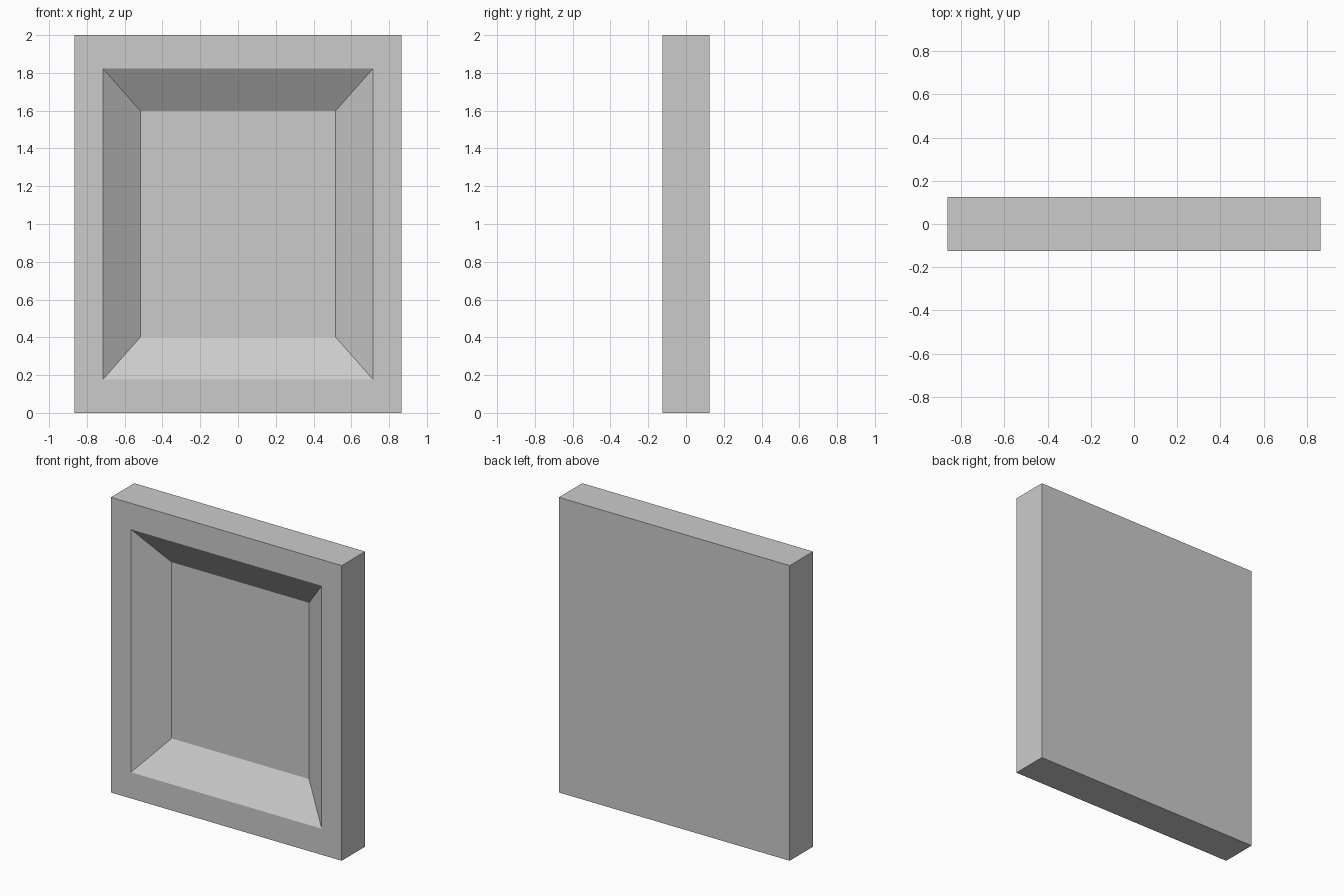
import bpy, bmesh
from mathutils import Vector

default_cube = bpy.data.objects.get("Cube")
if default_cube:
    bpy.data.objects.remove(default_cube)

WIDTH, DEPTH, HEIGHT = 1.73, 0.25, 2.0
RECESS = 0.15

# Single plain grey
grey = bpy.data.materials.new("plain_grey")
grey.use_nodes = True
colour = (0.6, 0.6, 0.6, 1)
grey.diffuse_color = colour
grey.node_tree.nodes["Principled BSDF"].inputs["Base Color"].default_value = colour


def resize_face(face, half_x, half_z, y):
    """Fit a front-facing rectangle to a half width and half height at depth y."""
    for v in face.verts:
        side = 1 if v.co.x > 0 else -1
        level = 1 if v.co.z > HEIGHT / 2 else -1
        v.co = Vector((side * half_x, y, HEIGHT / 2 + level * half_z))


# Slab
bm = bmesh.new()
bmesh.ops.create_cube(bm, size=1)
for v in bm.verts:
    v.co = Vector((v.co.x * WIDTH, v.co.y * DEPTH, (v.co.z + 0.5) * HEIGHT))
bm.normal_update()
front = min(bm.faces, key=lambda f: f.calc_center_median().y)

# Flat border, then sloping walls down to the sunken panel
for half_x, half_z, y in ((0.715, 0.823, -DEPTH / 2),
                          (0.515, 0.597, -DEPTH / 2 + RECESS)):
    bmesh.ops.inset_region(bm, faces=[front], thickness=0.05)
    resize_face(front, half_x, half_z, y)

bmesh.ops.recalc_face_normals(bm, faces=bm.faces)
mesh = bpy.data.meshes.new("recessed_panel")
bm.to_mesh(mesh)
bm.free()
mesh.materials.append(grey)
panel = bpy.data.objects.new("recessed_panel", mesh)
bpy.context.collection.objects.link(panel)
